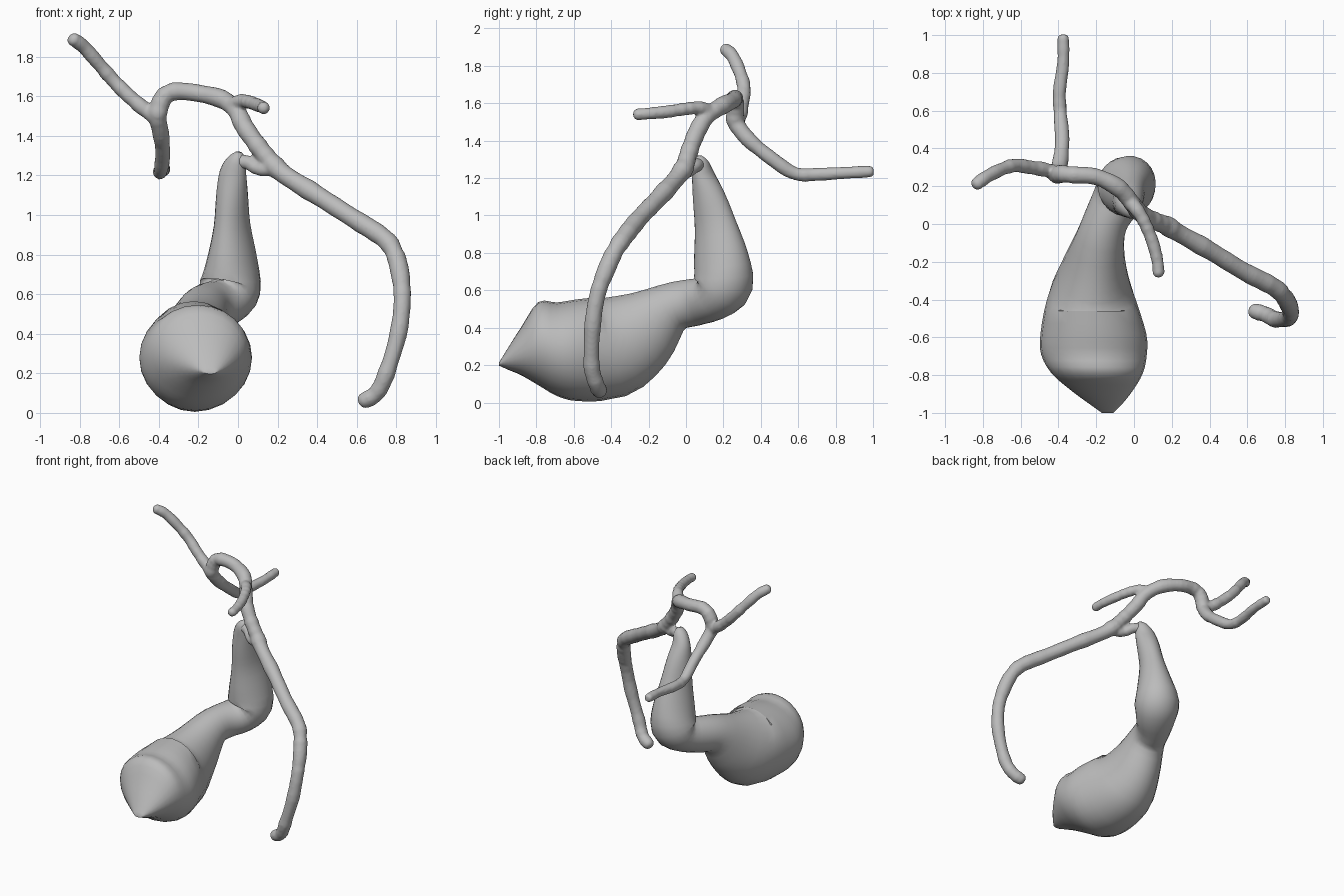
import bpy, bmesh, math, random
from mathutils import Vector

random.seed(4)
cube = bpy.data.objects.get("Cube")
if cube:
    bpy.data.objects.remove(cube, do_unlink=True)

# One plain grey for the whole organ
grey = bpy.data.materials.new("matte grey")
grey.use_nodes = True
colour = (0.5, 0.5, 0.5, 1)
grey.diffuse_color = colour
grey.node_tree.nodes["Principled BSDF"].inputs["Base Color"].default_value = colour


def spline(a, b, c, d, t):
    """Catmull-Rom step between b and c."""
    return 0.5 * (2 * b + (c - a) * t + (2 * a - 5 * b + 4 * c - d) * t * t
                  + (3 * b - a - 3 * c + d) * t ** 3)


def resample(stations, steps):
    """Smooth a list of (x, y, z, half width, half height) stations."""
    pts = [Vector(s) for s in stations]
    ext = [pts[0]] + pts + [pts[-1]]
    out = [spline(*ext[i:i + 4], k / steps)
           for i in range(len(pts) - 1) for k in range(steps)]
    return out + [pts[-1]]


def loft(bm, stations, sides, steps, side=None, jitter=0.0, upright_before=-9):
    """Sweep elliptical rings along the stations and close both ends.
    Rings in front of upright_before stand square to the y axis."""
    path = resample(stations, steps)
    centres = [Vector(p[:3]) for p in path]
    rings = []
    for i, p in enumerate(path):
        tangent = (centres[min(i + 1, len(path) - 1)] - centres[max(i - 1, 0)]).normalized()
        if p[1] < upright_before:
            tangent = Vector((0, 1, 0))
        side = side or tangent.orthogonal()
        side = (side - tangent * side.dot(tangent)).normalized()
        up = side.cross(tangent)
        swell = 1 + random.uniform(-jitter, jitter)
        ring = []
        for k in range(sides):
            a = math.tau * k / sides
            ring.append(bm.verts.new(centres[i] + swell * (
                side * p[3] * math.cos(a) + up * p[4] * math.sin(a))))
        rings.append(ring)
    for r, s in zip(rings, rings[1:]):
        for k in range(sides):
            n = (k + 1) % sides
            bm.faces.new((r[k], r[n], s[n], s[k]))
    bm.faces.new(rings[0][::-1])
    bm.faces.new(rings[-1])


def finish(bm, name):
    bmesh.ops.recalc_face_normals(bm, faces=bm.faces)
    mesh = bpy.data.meshes.new(name)
    bm.to_mesh(mesh)
    bm.free()
    mesh.materials.append(grey)
    ob = bpy.data.objects.new(name, mesh)
    bpy.context.collection.objects.link(ob)
    bpy.ops.object.select_all(action='DESELECT')
    ob.select_set(True)
    bpy.context.view_layer.objects.active = ob
    bpy.ops.object.shade_smooth_by_angle(angle=math.radians(50))
    return ob


def duct(bm, points, radii):
    """Round duct with the radius eased from the first value to the last."""
    n = len(points) - 1
    stations = []
    for i, p in enumerate(points):
        r = radii[0] + (radii[1] - radii[0]) * i / n
        stations.append((*p, r, r))
    # rounded tips
    first, last = Vector(points[0]), Vector(points[-1])
    d0 = (first - Vector(points[1])).normalized() * radii[0] * 0.6
    d1 = (last - Vector(points[-2])).normalized() * radii[1] * 0.6
    stations.insert(0, (*(first + d0), radii[0] * 0.4, radii[0] * 0.4))
    stations.append((*(last + d1), radii[1] * 0.4, radii[1] * 0.4))
    loft(bm, stations, 12, 4, jitter=0.06)


# Pear-shaped sac with a blunt conical front and a folded, upright neck
bm = bmesh.new()
loft(bm, [
    (-.14, -1, .205, .03, .008), (-.15, -.95, .235, .09, .06),
    (-.17, -.88, .275, .165, .13), (-.195, -.79, .315, .242, .222),
    (-.212, -.69, .285, .28, .25), (-.215, -.58, .28, .28, .272),
    (-.225, -.4, .298, .235, .275), (-.21, -.24, .385, .175, .225),
    (-.18, -.08, .505, .13, .138), (-.14, .04, .535, .12, .127),
    (-.08, .14, .56, .14, .125), (-.04, .20, .635, .155, .16),
    (-.03, .187, .78, .12, .152), (-.03, .157, .95, .085, .118),
    (-.03, .122, 1.1, .078, .09), (-.025, .092, 1.21, .07, .06),
    (-.002, .072, 1.285, .045, .045), (.005, .066, 1.318, .015, .018),
], 24, 3, side=Vector((1, 0, 0)), upright_before=-.45)
finish(bm, "sac_and_neck")

# Branching ducts, fused into one surface
bm = bmesh.new()
duct(bm, [(.635, -.46, .06), (.70, -.48, .1), (.75, -.505, .2), (.81, -.5, .4),
          (.83, -.475, .57), (.82, -.43, .7), (.79, -.38, .81), (.735, -.33, .885),
          (.58, -.25, .985), (.40, -.14, 1.1), (.24, -.05, 1.2), (.16, 0, 1.27)],
     (.042, .052))
duct(bm, [(.18, -.01, 1.25), (.10, .02, 1.35), (.03, .06, 1.45), (-.01, .11, 1.53),
          (-.08, .19, 1.585), (-.2, .25, 1.615), (-.32, .26, 1.625),
          (-.38, .265, 1.59), (-.41, .26, 1.5)], (.048, .046))
# cystic duct linking the neck to the main duct
duct(bm, [(0, .07, 1.27), (.05, .05, 1.265), (.10, .01, 1.235), (.17, -.02, 1.23)], (.035, .034))
# short forward branch
duct(bm, [(-.04, .14, 1.55), (.02, .07, 1.575), (.06, 0, 1.57), (.10, -.1, 1.555),
          (.125, -.2, 1.545), (.13, -.265, 1.54)], (.038, .03))
# upper side branch
duct(bm, [(-.40, .26, 1.49), (-.46, .285, 1.525), (-.55, .30, 1.6), (-.63, .31, 1.68),
          (-.70, .29, 1.76), (-.78, .25, 1.85), (-.835, .21, 1.89)], (.04, .034))
# long rear branch
duct(bm, [(-.41, .26, 1.5), (-.39, .33, 1.41), (-.38, .45, 1.31), (-.39, .58, 1.225),
          (-.395, .7, 1.22), (-.375, .85, 1.228), (-.375, .985, 1.235)], (.044, .03))
ducts = finish(bm, "duct_tree")
fuse = ducts.modifiers.new("fuse", 'REMESH')
fuse.mode = 'VOXEL'
fuse.voxel_size = 0.01
fuse.use_smooth_shade = True
relax = ducts.modifiers.new("relax", 'SMOOTH')
relax.factor = 0.5
relax.iterations = 3
